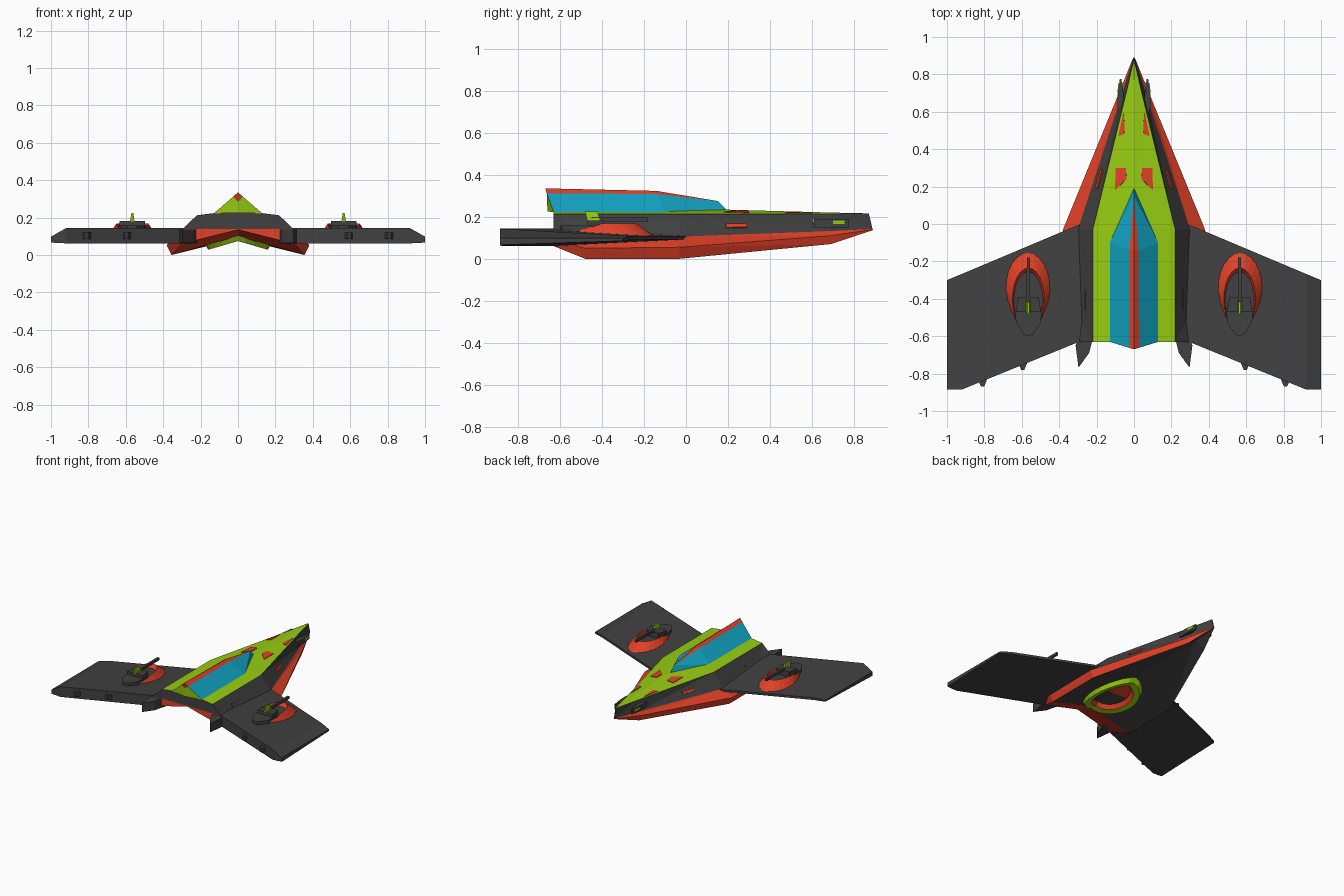
import bpy, bmesh, math
from mathutils import Vector

if "Cube" in bpy.data.objects:
    bpy.data.objects.remove(bpy.data.objects["Cube"])


def mat(name, c):
    m = bpy.data.materials.new(name)
    m.diffuse_color = (*c, 1)
    m.use_nodes = True
    m.node_tree.nodes["Principled BSDF"].inputs["Base Color"].default_value = m.diffuse_color
    return m


MATS = [mat("charcoal", (.052, .052, .052)), mat("red", (.76, .053, .02)),
        mat("lime", (.31, .61, .006)), mat("cyan", (.006, .38, .56))]
DARK, RED, LIME, CYAN = range(4)


def make(name, faces, mirror=True):
    """faces: (colour, points); mirrored copies across x = 0 are added."""
    bm = bmesh.new()
    for col, pts in faces:
        for s in ((1, -1) if mirror else (1,)):
            q = [(p[0] * s, p[1], p[2]) for p in pts]
            f = bm.faces.new([bm.verts.new(p) for p in (q if s > 0 else q[::-1])])
            f.material_index = col
    bmesh.ops.remove_doubles(bm, verts=bm.verts, dist=.0002)
    bmesh.ops.dissolve_degenerate(bm, edges=bm.edges, dist=.0001)
    bmesh.ops.recalc_face_normals(bm, faces=bm.faces)
    me = bpy.data.meshes.new(name)
    bm.to_mesh(me)
    bm.free()
    for m in MATS:
        me.materials.append(m)
    ob = bpy.data.objects.new(name, me)
    bpy.context.collection.objects.link(ob)
    return ob


def prism(name, col, bottom, top):
    n = len(bottom)
    faces = [(col, bottom[::-1]), (col, top)]
    faces += [(col, [bottom[i], bottom[(i + 1) % n], top[(i + 1) % n], top[i]]) for i in range(n)]
    return make(name, faces)


def slab(name, col, outline, z0, z1):
    return prism(name, col, [(x, y, z0) for x, y in outline], [(x, y, z1) for x, y in outline])


def bowl(name, rings, colour, mirror, n=24):
    """Bands between ellipses (cx, cy, rx, ry, z rule), closed by the last one."""
    loops = []
    for cx, cy, rx, ry, zf in rings:
        loop = []
        for i in range(n):
            a = 2 * math.pi * i / n
            x, y = cx + rx * math.cos(a), cy + ry * math.sin(a)
            loop.append((x, y, zf(x, y)))
        loops.append(loop)
    cx, cy, _, _, zf = rings[-1]
    loops.append([(cx, cy, zf(cx, cy))] * n)
    faces = []
    for b in range(len(loops) - 1):
        for i in range(n):
            j = (i + 1) % n
            q = [loops[b][i], loops[b][j], loops[b + 1][j], loops[b + 1][i]]
            if b == len(loops) - 2:
                q = q[:3]
            faces.append((colour(b, sum(p[1] for p in q) / len(q)), q))
    return make(name, faces, mirror)


# Hull: half sections from deck centre to belly centre
sections = [
    [(0, -.63, .24), (.22, -.63, .212), (.295, -.63, .14), (.32, -.63, .10), (.30, -.63, .06), (0, -.63, .135)],
    [(0, -.48, .24), (.22, -.48, .212), (.30, -.48, .11), (.38, -.48, .05), (.355, -.48, 0), (0, -.48, .10)],
    [(0, -.03, .24), (.22, -.03, .212), (.30, -.03, .105), (.38, -.03, .055), (.355, -.03, 0), (0, -.03, .11)],
    [(0, .69, .22), (.044, .69, .214), (.066, .69, .132), (.085, .69, .11), (.075, .69, .07), (0, .69, .125)],
    [(0, .87, .216), (.003, .87, .215), (.004, .888, .142), (.004, .89, .14), (.003, .888, .136), (0, .888, .136)],
]
bands = [LIME, DARK, RED, RED, DARK]
hull = []
for k in range(4):
    a, b = sections[k], sections[k + 1]
    for i in range(5):
        q = [a[i], a[i + 1], b[i + 1], b[i]]
        col = RED if (k == 0 and i == 4) else bands[i]
        hull += [(col, q[:3]), (col, [q[0], q[2], q[3]])]
r = sections[0]
mid = (0, -.63, .14)
hull += [(DARK, [r[0], r[1], r[2], mid]), (RED, [mid, r[2], r[3], r[4], r[5]])]
hull.append((DARK, sections[4]))
make("hull", hull)

# Canopy with red spine and green rear panel
F, R0, C1, C2 = (0, .2, .225), (0, .15, .275), (0, -.14, .323), (0, -.67, .335)
S1, S2, B1, B2 = (.024, -.14, .308), (.026, -.662, .312), (.13, -.1, .222), (.13, -.63, .222)
make("canopy", [(CYAN, [F, B1, R0]), (CYAN, [R0, B1, S1]), (CYAN, [S1, B1, B2, S2]),
                (RED, [R0, S1, C1]), (RED, [C1, S1, S2, C2]),
                (RED, [C2, S2, (0, -.655, .285)]),
                (LIME, [S2, B2, (0, -.66, .225), (0, -.655, .285)])])

# Wings: wedges, thick at the trailing edge, with bevelled tips
for part, xs, ys, top, bot in (
        ("wing", (.22, .92), ((.028, -.6), (-.267, -.885)), ((.108, .143), (.108, .143)), ((.092, .06), (.09, .062))),
        ("wing_tip", (.92, 1), ((-.267, -.885), (-.3, -.885)), ((.108, .143), (.098, .098)), ((.09, .062), (.085, .066)))):
    corner = [(0, 0), (1, 0), (1, 1), (0, 1)]
    prism(part, DARK, [(xs[i], ys[i][j], bot[i][j]) for i, j in corner],
          [(xs[i], ys[i][j], top[i][j]) for i, j in corner])

# Small nubs along the wing trailing edge
for x, y in ((.81, -.83), (.595, -.74)):
    slab("trailing_nub", DARK, [(x - .025, y), (x - .008, y - .04), (x + .008, y - .04), (x + .025, y)], .085, .12)

# Tail fins beside the hull
slab("tail_fin", DARK, [(.22, -.61), (.24, -.69), (.297, -.768), (.312, -.65), (.30, -.61)], .065, .135)

# Wing gun pods: raised red collar, open to the rear
def wing_z(x, y):
    return .11


def rim_z(x, y):
    return .168 if y > -.40 else max(.142, .168 - (-.40 - y) * .35)


def pod_colour(band, y):
    return DARK if band == 2 or y < -.49 else RED


bowl("gun_pod", [(.565, -.345, .125, .19, wing_z), (.565, -.40, .085, .165, rim_z),
                 (.565, -.41, .078, .155, lambda x, y: .14)], pod_colour, True)
slab("pod_rear_plate", DARK, [(.49, -.45), (.50, -.53), (.54, -.592), (.565, -.598), (.59, -.592), (.63, -.53), (.64, -.45)], .12, .158)
slab("turret", DARK, [(.497, -.47), (.633, -.47), (.62, -.39), (.51, -.39)], .13, .182)
slab("gun_barrel", DARK, [(.555, -.45), (.575, -.45), (.573, -.18), (.557, -.18)], .178, .198)
prism("gun_sight", LIME, [(.553, -.47, .18), (.577, -.47, .18), (.577, -.41, .18), (.553, -.41, .18)],
      [(.56, -.48, .224), (.57, -.48, .224), (.57, -.42, .224), (.56, -.42, .224)])

# Belly intake: green ring following the inverted-V belly
def belly(off):
    return lambda x, y: .106 - .29 * abs(x) + off


bowl("belly_intake", [(0, -.24, .178, .265, belly(.01)), (0, -.24, .16, .24, belly(-.032)),
                      (0, -.24, .12, .185, belly(-.032)), (0, -.24, .10, .16, belly(-.006))],
     lambda b, y: LIME if b < 2 else RED if b == 2 or y > -.22 else DARK, False)


# Inlaid panels lying on a hull strip: corners are (y, fraction across the strip)
def inlay(name, col, strip, corners):
    lo, hi = [], []
    for y, t in corners:
        k = 1 if y < -.03 else 2
        a, b = sections[k], sections[k + 1]
        f = (y - a[0][1]) / (b[0][1] - a[0][1])
        p, q = (Vector(a[i]).lerp(Vector(b[i]), f) for i in (strip, strip + 1))
        n = Vector((.1, 0, 1)) if strip == 0 else Vector((.8, .2, .55))
        p = p.lerp(q, t)
        lo.append(p - n * .004)
        hi.append(p + n * .004)
    prism(name, col, lo, hi)


inlay("deck_vent_front", RED, 0, [(.47, .85), (.60, .85), (.53, .60), (.48, .55)])
inlay("deck_vent_rear", RED, 0, [(.18, .60), (.30, .70), (.30, .31), (.24, .26)])
inlay("side_light", RED, 1, [(.19, .66), (.19, .48), (.29, .48), (.29, .66)])
inlay("side_hatch", DARK, 1, [(-.46, .50), (-.46, .70), (-.35, .70), (-.35, .50)])
inlay("nose_mark", LIME, 1, [(.60, .35), (.61, .6), (.67, .6), (.68, .4)])

# Nose cannons
slab("nose_cannon", DARK, [(.055, .69), (.068, .775), (.076, .775), (.088, .69), (.088, .61), (.06, .61)], .15, .19)
slab("nose_cannon_lamp", LIME, [(.06, .70), (.06, .755), (.083, .755), (.0895, .70)], .165, .182)
